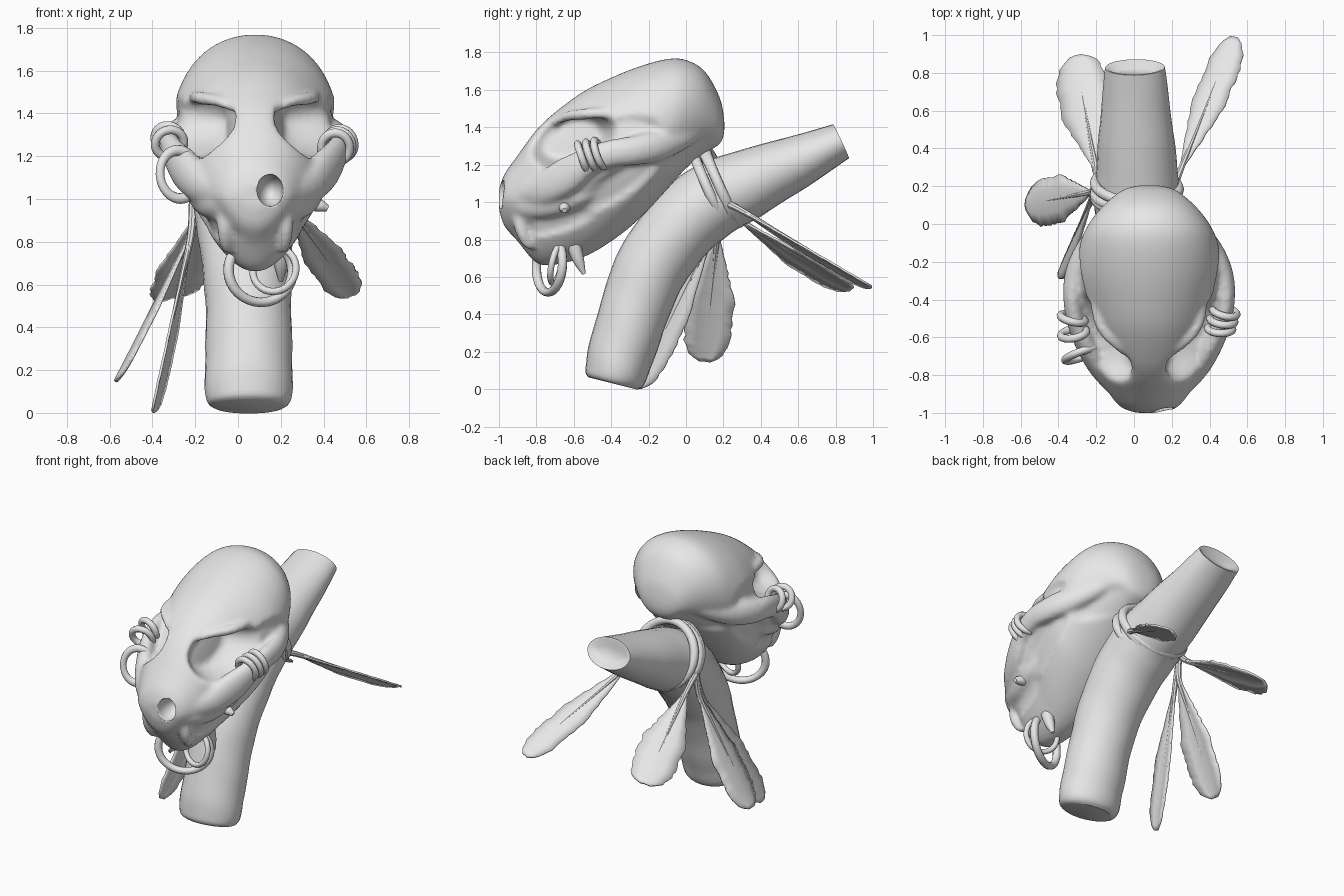
import bpy, bmesh, math, random
from mathutils import Vector

if "Cube" in bpy.data.objects:
    bpy.data.objects.remove(bpy.data.objects["Cube"])

random.seed(4)
CX = 0.08  # skull mid-plane

grey = bpy.data.materials.new("bone_grey")
grey.diffuse_color = (0.8, 0.8, 0.8, 1)
grey.use_nodes = True
grey.node_tree.nodes["Principled BSDF"].inputs["Base Color"].default_value = grey.diffuse_color


def catmull(pts, n):
    """Resample rows of numbers smoothly to n rows."""
    out, m = [], len(pts) - 1
    for i in range(n):
        s = i / (n - 1) * m
        k = min(int(s), m - 1)
        f = s - k
        a, b, c, d = (pts[max(0, min(m, k + j))] for j in (-1, 0, 1, 2))
        out.append([0.5 * (2 * q + (r - p) * f + (2 * p - 5 * q + 4 * r - w) * f * f
                           + (3 * q - p - 3 * r + w) * f ** 3)
                    for p, q, r, w in zip(a, b, c, d)])
    return out


def shade(ob, angle=40):
    bpy.ops.object.select_all(action='DESELECT')
    ob.select_set(True)
    bpy.context.view_layer.objects.active = ob
    bpy.ops.object.shade_smooth_by_angle(angle=math.radians(angle))


def finish(name, bm, angle=40):
    bmesh.ops.recalc_face_normals(bm, faces=bm.faces)
    me = bpy.data.meshes.new(name)
    bm.to_mesh(me)
    bm.free()
    ob = bpy.data.objects.new(name, me)
    bpy.context.collection.objects.link(ob)
    me.materials.append(grey)
    shade(ob, angle)
    return ob


def loft(bm, rings):
    """Skin closed rings of points; returns the two end caps."""
    vs = [[bm.verts.new(p) for p in r] for r in rings]
    n = len(vs[0])
    for a, b in zip(vs, vs[1:]):
        for j in range(n):
            bm.faces.new((a[j], a[(j + 1) % n], b[(j + 1) % n], b[j]))
    return bm.faces.new(vs[0]), bm.faces.new(vs[-1])


def sweep(name, rows, ref=(1, 0, 0), steps=24, sides=14, hollow=0, lump=0):
    """Tube through rows of x, y, z, radius along ref, radius across."""
    rows = catmull(rows, steps)
    rings = []
    for i, r in enumerate(rows):
        p = Vector(r[:3])
        t = (Vector(rows[min(i + 1, steps - 1)][:3]) - Vector(rows[max(i - 1, 0)][:3])).normalized()
        u = Vector(ref)
        u = (u - t * u.dot(t)).normalized()
        v = t.cross(u)
        ring = []
        for j in range(sides):
            a = 2 * math.pi * j / sides
            k = 1 + lump * (math.sin(i * 1.1 + 2 * math.sin(a)) + random.uniform(-.5, .5))
            ring.append(p + u * r[3] * math.cos(a) * k + v * r[4] * math.sin(a) * k)
        rings.append(ring)
    bm = bmesh.new()
    _, end = loft(bm, rings)
    if hollow:
        bmesh.ops.recalc_face_normals(bm, faces=bm.faces)
        bmesh.ops.inset_region(bm, faces=[end], thickness=0.01, depth=0)
        bmesh.ops.inset_region(bm, faces=[end], thickness=0.04, depth=-hollow)
    return finish(name, bm)


def ring(name, loc, axis, R, r, squash=1):
    bpy.ops.mesh.primitive_torus_add(location=loc, rotation=Vector(axis).to_track_quat('Z', 'Y').to_euler(),
                                     major_radius=R, minor_radius=r, major_segments=32, minor_segments=10)
    ob = bpy.context.object
    ob.name = name
    ob.scale.y = squash
    ob.data.materials.append(grey)
    shade(ob, 60)
    return ob


# Skull: vertical sections along y (y, top, bottom, half width)
sections = [(0.205, 1.44, 1.37, .05), (0.18, 1.56, 1.31, .14), (0.1, 1.70, 1.26, .24), (0.0, 1.76, 1.18, .32),
            (-0.1, 1.765, 1.07, .365), (-0.25, 1.725, .91, .395), (-0.4, 1.665, .79, .385), (-0.55, 1.59, .705, .355),
            (-0.7, 1.48, .665, .31), (-0.8, 1.385, .675, .27), (-0.9, 1.25, .79, .21), (-0.97, 1.15, .87, .15),
            (-1.0, 1.07, .96, .07)]
# Hollows (y, z, long radius, short radius, tilt, depth)
hollows = [(-0.61, 1.335, .25, .15, .35, .62),    # eye socket
           (-0.30, 1.37, .20, .10, .10, .08),     # temple
           (-0.36, 1.10, .30, .08, .60, .09),     # below cheekbone
           (-0.72, .89, .26, .06, .25, .12),      # mouth line
           (0.02, 1.27, .18, .06, .50, .15)]      # ear


def hollow_scale(y, z):
    k = 1
    for cy, cz, la, lb, tilt, depth in hollows:
        dy, dz = y - cy, z - cz
        a = (dy * math.cos(tilt) + dz * math.sin(tilt)) / la
        b = (dz * math.cos(tilt) - dy * math.sin(tilt)) / lb
        d = min(1, 1.5 * max(0, 1 - a * a - b * b))
        k *= 1 - depth * d * d * (3 - 2 * d)
    return k


rings = []
for y, top, bot, hw in catmull(sections, 84):
    pts = []
    taper = .30 * max(0, min(1, (-y - .25) / .3))
    for j in range(88):
        a = 2 * math.pi * j / 88
        c, s = math.cos(a), math.sin(a)
        x = hw * math.copysign(abs(c) ** .97, c) * (1 - taper * max(0, -s))
        z = (top + bot) / 2 + (top - bot) / 2 * s
        pts.append((CX + x * hollow_scale(y, z), y, z))
    rings.append(pts)
bm = bmesh.new()
loft(bm, rings)
skull = finish("skull", bm, 50)
parts = [skull]

for s, side in ((-1, "left"), (1, "right")):
    def bone(name, rows, ref=(0, 0, 1), **kw):
        parts.append(sweep(name + "_" + side, [(CX + s * r[0], *r[1:]) for r in rows], ref, **kw))
    # Cheekbones
    bone("cheekbone", [(.18, -.86, 1.04, .07, .05), (.26, -.76, 1.07, .09, .06), (.33, -.64, 1.14, .10, .06),
                       (.385, -.52, 1.22, .075, .05), (.405, -.40, 1.26, .075, .05), (.39, -.28, 1.275, .08, .06),
                       (.34, -.16, 1.30, .085, .065), (.26, -.04, 1.34, .07, .06), (.18, .06, 1.39, .05, .05)])
    # Brow ridges
    bone("brow", [(.10, -.70, 1.42, .015, .015), (.17, -.64, 1.455, .026, .026), (.25, -.55, 1.47, .03, .03),
                  (.28, -.44, 1.475, .028, .028), (.28, -.34, 1.48, .02, .02)])
    # Upper fangs
    bone("fang", [(.13, -.86, .98, .05, .05), (.14, -.885, .89, .04, .04), (.14, -.865, .81, .032, .032),
                  (.13, -.83, .75, .018, .018)], ref=(1, 0, 0), steps=14)
    # Muzzle bulges over the teeth
    bone("muzzle", [(.06, -.94, .99, .06, .05), (.15, -.87, .99, .08, .06), (.215, -.75, 1.0, .09, .07),
                    (.26, -.60, 1.03, .07, .06), (.27, -.48, 1.07, .04, .04)])

# Fuse the bone parts into one smooth skull
bpy.ops.object.select_all(action='DESELECT')
for p in parts:
    p.select_set(True)
bpy.context.view_layer.objects.active = skull
bpy.ops.object.join()
mod = skull.modifiers.new("fuse", 'REMESH')
mod.mode, mod.voxel_size, mod.use_smooth_shade = 'VOXEL', .014, True
mod = skull.modifiers.new("soften", 'SMOOTH')
mod.factor, mod.iterations = .5, 8

# Nose hole cut
bpy.ops.mesh.primitive_uv_sphere_add(segments=24, ring_count=16, location=(0.15, -0.98, 1.04))
cutter = bpy.context.object
cutter.name = "nose_cutter"
cutter.scale = (.062, .12, .075)
cutter.data.materials.append(grey)
shade(cutter, 60)
cutter.hide_render = True
cutter.hide_set(True)
mod = skull.modifiers.new("nose_hole", 'BOOLEAN')
mod.object = cutter
mod.solver = 'EXACT'

# Jaw tooth hanging low and side tooth
sweep("jaw_tooth", [(.2, -.60, .77, .04, .04), (.2, -.575, .69, .032, .032), (.2, -.545, .615, .01, .01)],
      sides=10, steps=10)
sweep("side_tooth", [(.32, -.64, .98, .03, .03), (.38, -.65, .97, .03, .03), (.42, -.65, .955, .014, .014)],
      ref=(0, 0, 1), sides=10, steps=8)

# Piercing rings
for i in range(3):
    ring("right_cheek_ring_%d" % i, (.48 - .012 * i, -.465 - .045 * i, 1.26 - .01 * i), (.25 - .1 * i, 1, .35), .066, .02, 1.1)
ring("left_cheek_ring_0", (-.325, -.50, 1.28), (.25, 1, .3), .066, .021)
ring("left_cheek_ring_1", (-.32, -.58, 1.26), (-.2, 1, .4), .068, .021)
ring("left_hanging_ring", (-.275, -.69, 1.115), (.35, -1, .15), .095, .021, 1.2)
ring("chin_ring_large", (.105, -.73, .665), (.42, -.9, .05), .165, .025, .9)
ring("chin_ring_small", (.17, -.69, .67), (-.25, -.9, .2), .105, .017)

# Bent staff
sweep("staff", [(.05, -.39, .03, .165, .135), (.05, -.381, .065, .2, .162), (.05, -.345, .2, .205, .178),
                (.05, -.275, .42, .2, .185), (.045, -.2, .62, .205, .195), (.035, -.07, .82, .22, .2),
                (.02, .1, .985, .23, .205), (.015, .3, 1.085, .215, .19), (.01, .55, 1.195, .19, .15),
                (.005, .83, 1.325, .158, .1)], steps=44, sides=28, hollow=.03, lump=.008)

# Cord wrapped round the staff
for i, (off, ax) in enumerate(((0, (.05, .91, .41)), (.035, (-.06, .91, .38)), (.065, (.08, .93, .43)))):
    ring("cord_%d" % i, (.015, .135 + off, 1.055 + off * .4), ax, .222, .028, .95)


# Feathers: base, tip, width direction, width
def feather(name, base, tip, hint, width, bow):
    a, b, w = Vector(base), Vector(tip), Vector(hint)
    axis = (b - a).normalized()
    w = (w - axis * w.dot(axis)).normalized()
    n = axis.cross(w)
    bm = bmesh.new()
    rows = []
    for i in range(31):
        t = i / 30
        h = width / 2 * min(1, .14 + 1.9 * max(0, t - .06)) * math.sqrt(max(.06, 1 - max(0, (t - .75) / .25) ** 2.5))
        rag = [1 + random.uniform(-.08, .05) for _ in range(2)]
        mid = a.lerp(b, t) + n * bow * math.sin(t * math.pi)
        row = []
        for k in (-1, -.5, 0, .5, 1):
            e = k * h * rag[k > 0]
            row.append(bm.verts.new(mid + w * e + n * (abs(k) * h * .2)))
        rows.append(row)
    for p, q in zip(rows, rows[1:]):
        for j in range(4):
            bm.faces.new((p[j], p[j + 1], q[j + 1], q[j]))
    ob = finish(name, bm)
    m = ob.modifiers.new("thickness", 'SOLIDIFY')
    m.thickness, m.offset = .012, 0
    # Quill and its tie to the cord
    root = Vector((math.copysign(.21, a.x), .19, 1.0))
    pts = [root, a] + [a.lerp(b, t) + n * bow * math.sin(t * math.pi) for t in (.25, .5, .9)]
    sweep(name + "_quill", [(*p, r, r) for p, r in zip(pts, (.02, .018, .012, .008, .004))],
          ref=hint, sides=8, steps=16)


feather("feather_right", (.24, .27, .97), (.53, .99, .55), (.94, -.15, .33), .185, .0)
feather("feather_back_left", (-.2, .28, .91), (-.31, .89, .54), (.9, .1, .3), .28, .0)
feather("feather_side_left", (-.22, .17, .84), (-.575, .1, .15), (0, 1, 0), .25, .0)
feather("feather_low_left", (-.22, .14, .83), (-.4, -.26, .01), (.15, .9, -.3), .18, .0)
